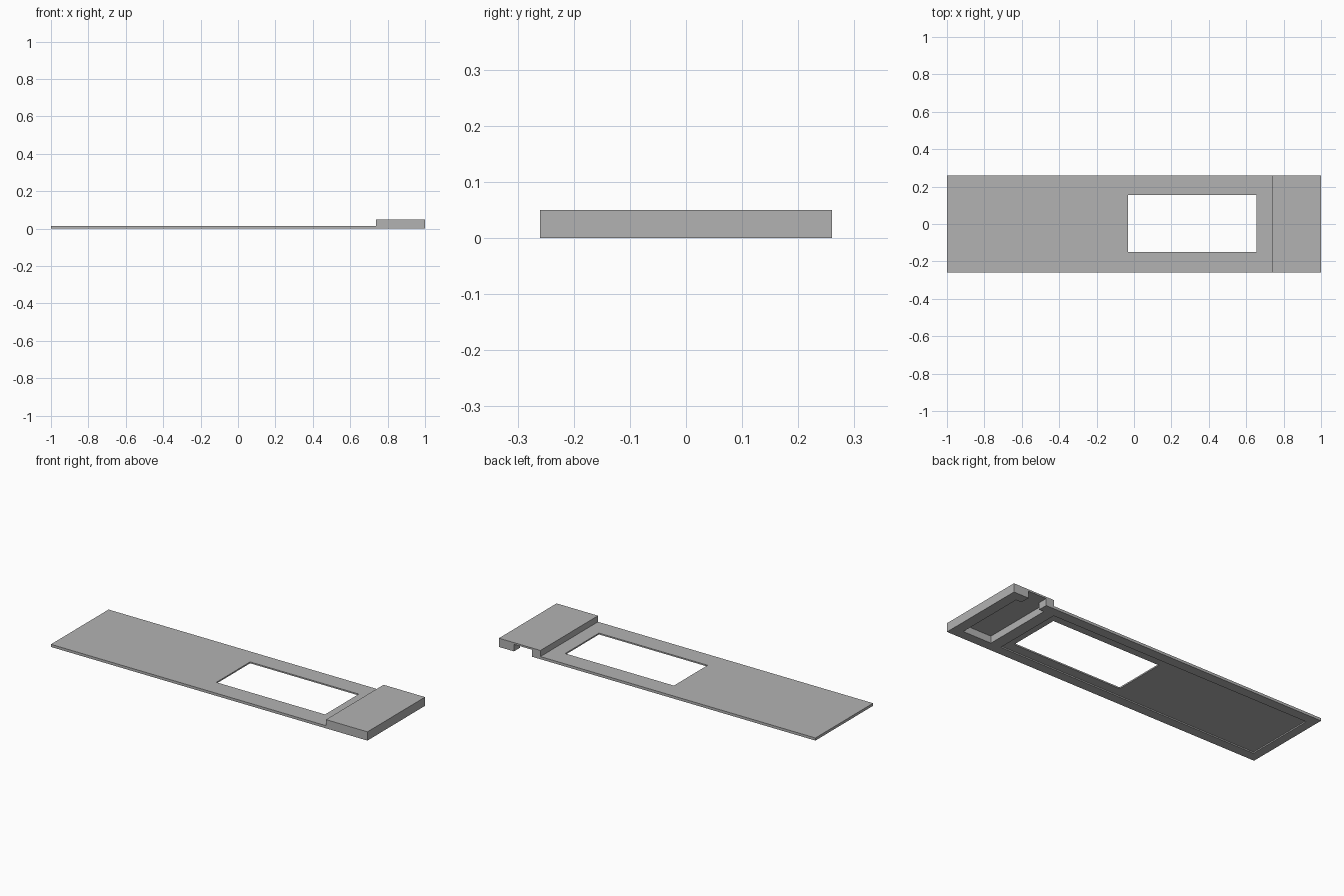
import bpy
import bmesh

if "Cube" in bpy.data.objects:
    bpy.data.objects.remove(bpy.data.objects["Cube"], do_unlink=True)

HALF_WIDTH = 0.26
PLATE_TOP = 0.015
BLOCK_TOP = 0.05

grey = bpy.data.materials.new("light grey")
grey.use_nodes = True
colour = (0.45, 0.45, 0.45, 1)
grey.diffuse_color = colour
grey.node_tree.nodes["Principled BSDF"].inputs["Base Color"].default_value = colour


def extrude_profile(name, points, y0, y1):
    """Extrude an x-z outline from y0 to y1."""
    bm = bmesh.new()
    face = bm.faces.new([bm.verts.new((x, y0, z)) for x, z in points])
    side = bmesh.ops.extrude_face_region(bm, geom=[face])
    moved = [v for v in side["geom"] if isinstance(v, bmesh.types.BMVert)]
    bmesh.ops.translate(bm, verts=moved, vec=(0, y1 - y0, 0))
    bmesh.ops.recalc_face_normals(bm, faces=bm.faces)
    mesh = bpy.data.meshes.new(name)
    bm.to_mesh(mesh)
    bm.free()
    mesh.materials.append(grey)
    obj = bpy.data.objects.new(name, mesh)
    bpy.context.collection.objects.link(obj)
    return obj


def cut_box(target, name, x, y, z):
    """Cut a box out of the target and discard the cutter."""
    outline = [(x[0], z[0]), (x[1], z[0]), (x[1], z[1]), (x[0], z[1])]
    cutter = extrude_profile(name, outline, *y)
    cutter.hide_render = True
    mod = target.modifiers.new(name, "BOOLEAN")
    mod.operation = "DIFFERENCE"
    mod.solver = "EXACT"
    mod.object = cutter
    bpy.context.view_layer.objects.active = target
    bpy.ops.object.modifier_apply(modifier=name)
    bpy.data.objects.remove(cutter, do_unlink=True)


# Flat plate with a raised block at its end
cover = extrude_profile(
    "cover_plate",
    [(-1, 0), (1, 0), (1, BLOCK_TOP), (0.738, BLOCK_TOP),
     (0.738, PLATE_TOP), (-1, PLATE_TOP)],
    -HALF_WIDTH, HALF_WIDTH)

# Shallow recess under the plate, leaving a rim
cut_box(cover, "underside_recess", (-0.95, 0.695), (-0.205, 0.205), (-0.1, 0.007))
# Window through the plate
cut_box(cover, "window_opening", (-0.032, 0.655), (-0.15, 0.155), (-0.1, 0.1))
# Hollow under the block
cut_box(cover, "block_hollow", (0.76, 0.94), (-0.205, 0.205), (-0.1, 0.04))
# Notch through the back wall of the block
cut_box(cover, "back_notch", (0.79, 0.905), (0.15, 0.4), (-0.1, 0.04))
